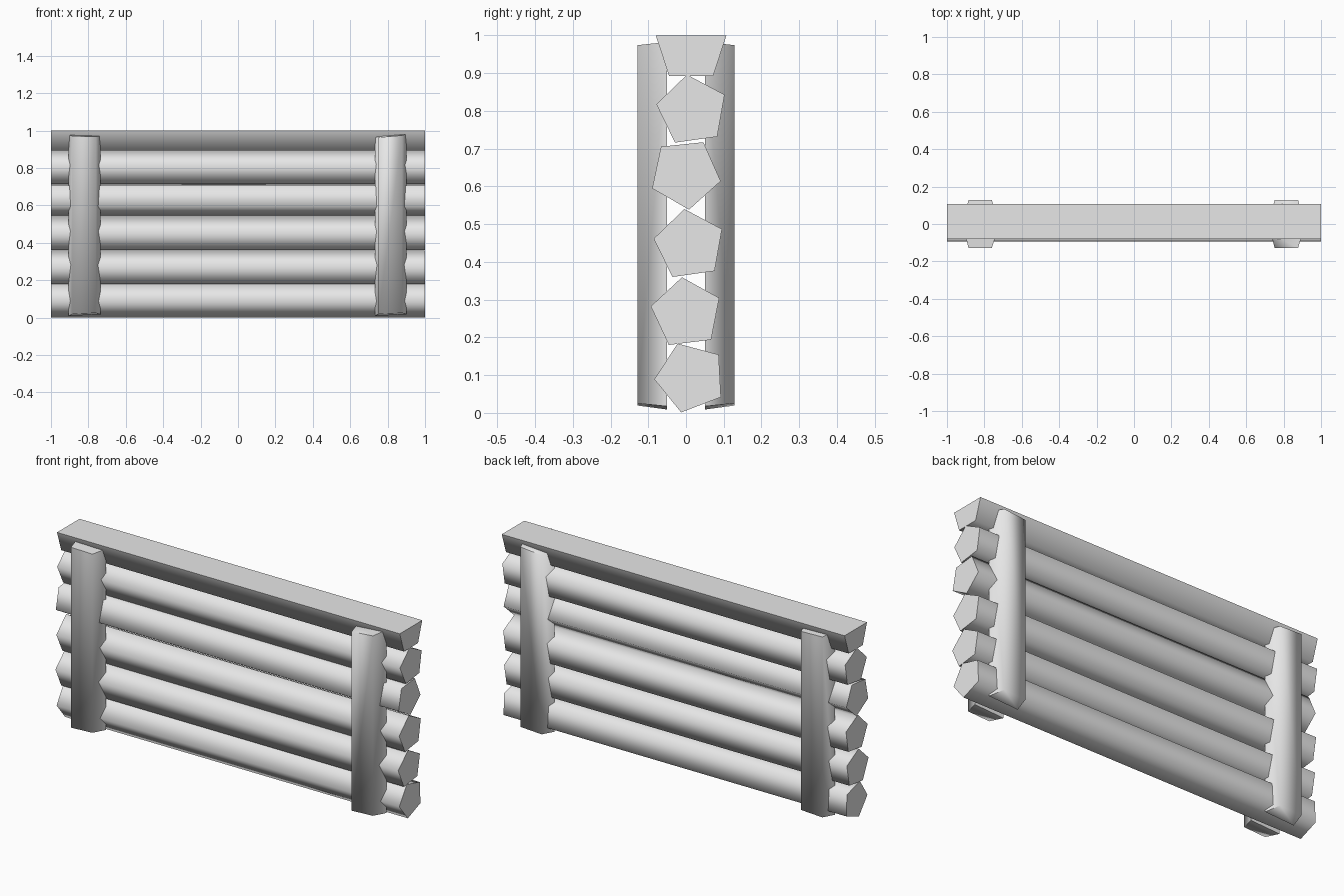
import bpy
import bmesh
import math

cube = bpy.data.objects.get("Cube")
if cube:
    bpy.data.objects.remove(cube, do_unlink=True)

wood = bpy.data.materials.new("pale grey wood")
wood.use_nodes = True
GREY = (0.8, 0.8, 0.8, 1)
wood.diffuse_color = GREY
wood.node_tree.nodes["Principled BSDF"].inputs["Base Color"].default_value = GREY


def prism(name, start, end):
    """Join two matching outlines into a capped solid with soft long edges."""
    bm = bmesh.new()
    a = [bm.verts.new(p) for p in start]
    b = [bm.verts.new(p) for p in end]
    bm.faces.new(a)
    bm.faces.new(b)
    for i in range(len(a)):
        j = (i + 1) % len(a)
        bm.faces.new((a[i], a[j], b[j], b[i]))
    bmesh.ops.recalc_face_normals(bm, faces=bm.faces)
    mesh = bpy.data.meshes.new(name)
    bm.to_mesh(mesh)
    bm.free()
    mesh.materials.append(wood)
    obj = bpy.data.objects.new(name, mesh)
    bpy.context.collection.objects.link(obj)
    bpy.ops.object.select_all(action="DESELECT")
    obj.select_set(True)
    bpy.context.view_layer.objects.active = obj
    bpy.ops.object.shade_smooth_by_angle(angle=math.radians(85))
    return obj


def beam(name, profile):
    prism(name, [(-1, y, z) for y, z in profile], [(1, y, z) for y, z in profile])


# Stacked five-sided logs: centre y, centre z, turn in degrees
logs = [(0.012, 0.094, 111), (0.001, 0.264, 97), (0.009, 0.445, 98),
        (-0.002, 0.634, 60), (0.016, 0.801, 98)]
for n, (cy, cz, turn) in enumerate(logs, 1):
    angles = [math.radians(turn + 72 * k) for k in range(5)]
    beam(f"log_{n}", [(cy + 0.096 * math.cos(t), cz + 0.096 * math.sin(t))
                      for t in angles])

# Split log with its flat side up
beam("top_rail", [(-0.08, 1), (0.107, 1), (0.072, 0.893), (-0.045, 0.893)])


# Split-log posts, flat side against the wall, with roughly sawn ends
def post(name, x, side, tilt):
    outline = [(-0.085, 0.05), (-0.065, 0.128), (0.06, 0.128), (0.085, 0.05)]

    def ring(z, slope, lean):
        return [(x + dx, side * d, z + slope * dx + lean * (d - 0.09))
                for dx, d in outline]

    prism(name, ring(0.018, 0.05, 0.12), ring(0.972, tilt, -0.08))


for face, side in (("front", -1), ("back", 1)):
    post(f"{face}_right_post", -0.82, side, -0.03)
    post(f"{face}_left_post", 0.817, side, 0.09)
